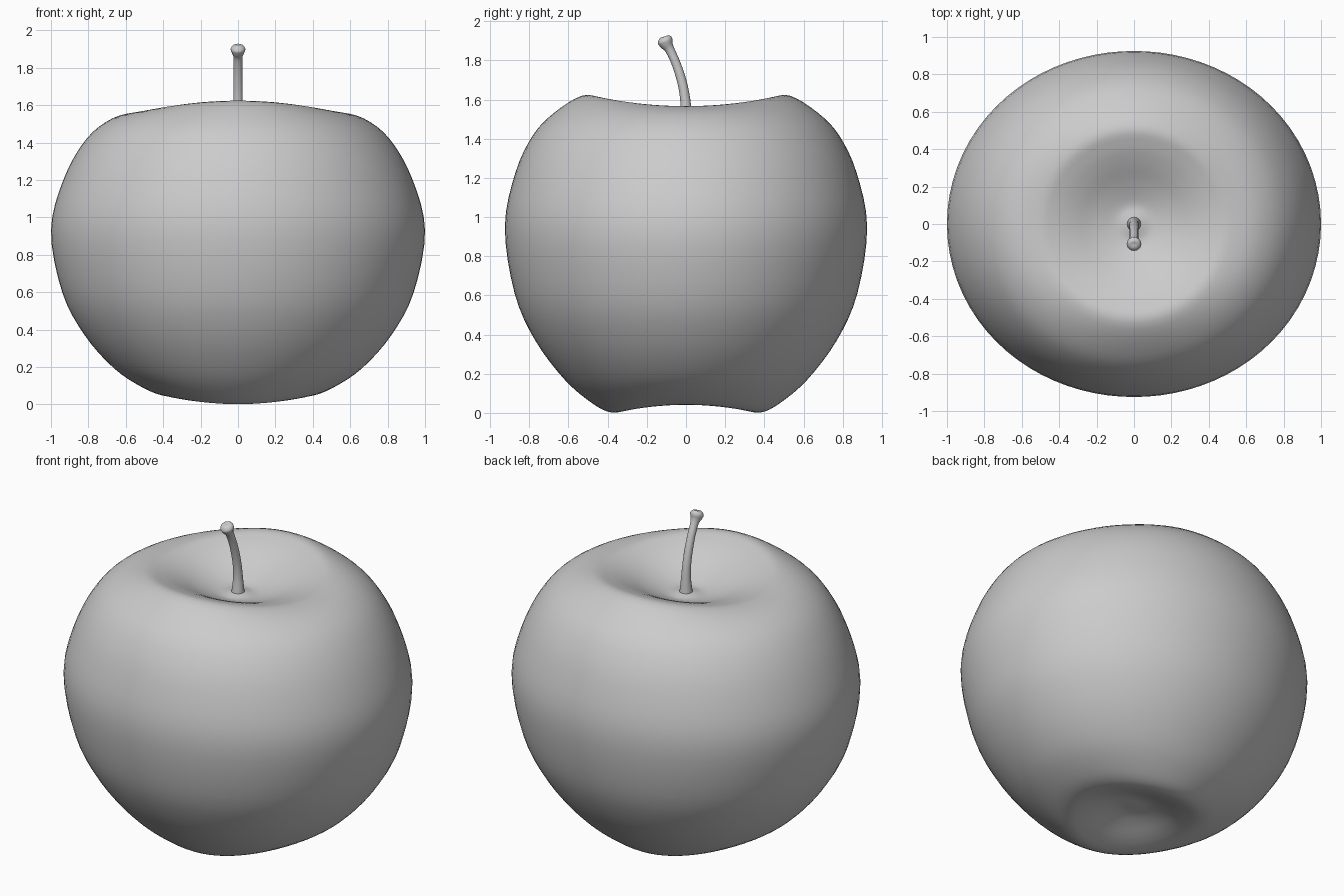
import bpy, bmesh
from math import cos, sin, pi

if "Cube" in bpy.data.objects:
    bpy.data.objects.remove(bpy.data.objects["Cube"])

# Half sections of the fruit from top centre to bottom centre: (radius, z)
SIDE = [(0, 1.475), (.05, 1.462), (.11, 1.458), (.22, 1.487), (.33, 1.528), (.43, 1.556), (.52, 1.565),
        (.67, 1.53), (.81, 1.42), (.93, 1.21), (1.0, .93), (.94, .60), (.82, .37),
        (.66, .19), (.50, .085), (.38, .043), (.28, .052), (.16, .085), (.08, .10), (0, .10)]
FRONT = [(0, 1.475), (.05, 1.462), (.11, 1.458), (.22, 1.503), (.33, 1.562), (.43, 1.605), (.53, 1.62),
         (.67, 1.535), (.78, 1.42), (.87, 1.23), (.925, .95), (.875, .61), (.77, .37),
         (.62, .17), (.48, .05), (.38, .002), (.28, .022), (.16, .075), (.08, .10), (0, .10)]


def smooth(pts, steps=4):
    """Catmull-Rom curve through the points."""
    n, out = len(pts), []
    for i in range(n - 1):
        a, b, c, d = (pts[max(0, min(n - 1, i + k))] for k in (-1, 0, 1, 2))
        for s in range(steps):
            t = s / steps
            out.append(tuple(.5 * (2 * q + (r - p) * t + (2 * p - 5 * q + 4 * r - u) * t * t
                                   + (3 * q - p - 3 * r + u) * t ** 3)
                             for p, q, r, u in zip(a, b, c, d)))
    return out + [pts[-1]]


# Fruit: slightly oval revolve blending the two sections
SEG = 80
side, front = smooth(SIDE), smooth(FRONT)
bm = bmesh.new()
rings = []
for (rs, zs), (rf, zf) in list(zip(side, front))[1:-1]:
    ring = []
    for k in range(SEG):
        a = 2 * pi * k / SEG
        w = sin(a) ** 2
        r, z = rs + (rf - rs) * w, zs + (zf - zs) * w
        ring.append(bm.verts.new((r * cos(a), r * sin(a), z)))
    rings.append(ring)
top = bm.verts.new((0, 0, side[0][1]))
bottom = bm.verts.new((0, 0, side[-1][1]))
for k in range(SEG):
    j = (k + 1) % SEG
    bm.faces.new((top, rings[0][k], rings[0][j]))
    bm.faces.new((bottom, rings[-1][j], rings[-1][k]))
    for u, v in zip(rings, rings[1:]):
        bm.faces.new((u[k], v[k], v[j], u[j]))
bmesh.ops.recalc_face_normals(bm, faces=bm.faces)
for f in bm.faces:
    f.smooth = True
mesh = bpy.data.meshes.new("fruit_body")
bm.to_mesh(mesh)
bm.free()
bpy.context.collection.objects.link(bpy.data.objects.new("fruit_body", mesh))

# Stem: bent tapered tube with a knobbed tip (y, z, radius)
STEM = [(0, 1.42, .042), (0, 1.48, .035), (0, 1.55, .028), (-.008, 1.63, .025), (-.026, 1.71, .024),
        (-.053, 1.79, .023), (-.083, 1.855, .024), (-.098, 1.88, .033),
        (-.106, 1.897, .039), (-.112, 1.908, .036), (-.117, 1.917, .024), (-.118, 1.92, .004)]
path = smooth(STEM, 3)
curve = bpy.data.curves.new("stem", 'CURVE')
curve.dimensions = '3D'
curve.bevel_depth = 1
curve.bevel_resolution = 6
curve.use_fill_caps = True
sp = curve.splines.new('POLY')
sp.points.add(len(path) - 1)
for p, (y, z, r) in zip(sp.points, path):
    p.co = (0, y, z, 1)
    p.radius = r
stem = bpy.data.objects.new("stem", curve)
bpy.context.collection.objects.link(stem)
bpy.context.view_layer.objects.active = stem
stem.select_set(True)
bpy.ops.object.convert(target='MESH')
bpy.ops.object.shade_smooth_by_angle()
